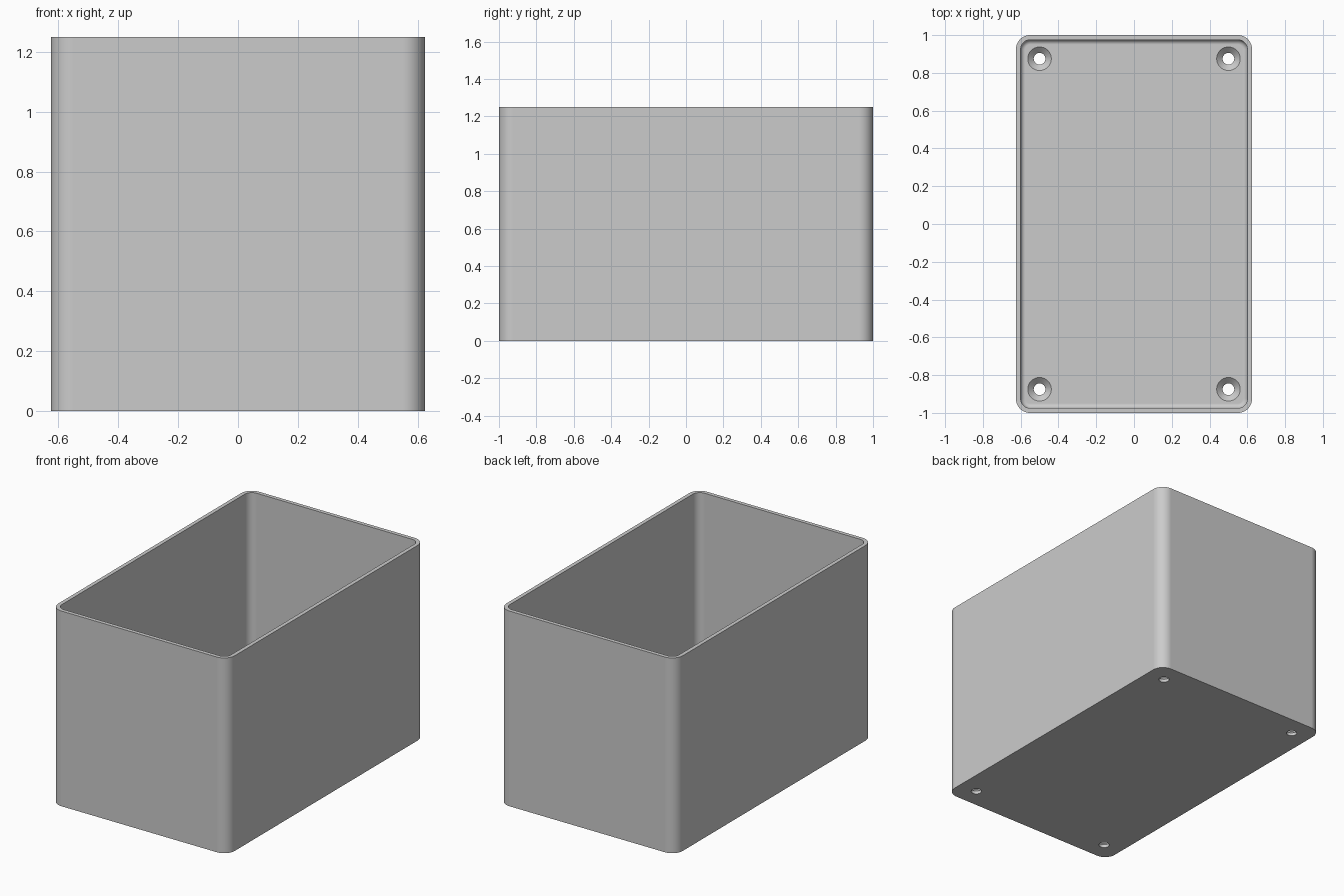
import bpy
import bmesh
from math import sin, cos, pi, radians

HALF_X, HALF_Y, HEIGHT = 0.625, 1.0, 1.25
CORNER, WALL, FLOOR, FILLET = 0.075, 0.025, 0.05, 0.025
CORNER_STEPS, FILLET_STEPS = 12, 6

cube = bpy.data.objects.get("Cube")
if cube:
    bpy.data.objects.remove(cube, do_unlink=True)

grey = bpy.data.materials.new("light grey plastic")
grey.use_nodes = True
colour = (0.6, 0.6, 0.6, 1)
grey.diffuse_color = colour
grey.node_tree.nodes["Principled BSDF"].inputs["Base Color"].default_value = colour


def make_object(name, bm):
    bmesh.ops.recalc_face_normals(bm, faces=bm.faces)
    mesh = bpy.data.meshes.new(name)
    bm.to_mesh(mesh)
    bm.free()
    mesh.materials.append(grey)
    obj = bpy.data.objects.new(name, mesh)
    bpy.context.collection.objects.link(obj)
    return obj


def rounded_ring(bm, inset, z):
    """Rounded rectangle, inset from the outer wall."""
    radius = CORNER - inset
    ring = []
    for i, (sx, sy) in enumerate([(1, 1), (-1, 1), (-1, -1), (1, -1)]):
        for k in range(CORNER_STEPS + 1):
            a = (i + k / CORNER_STEPS) * pi / 2
            ring.append(bm.verts.new((sx * (HALF_X - CORNER) + radius * cos(a),
                                      sy * (HALF_Y - CORNER) + radius * sin(a), z)))
    return ring


def loft(bm, rings):
    """Join closed rings into a solid with capped ends."""
    for lower, upper in zip(rings, rings[1:]):
        for i in range(len(lower)):
            j = (i + 1) % len(lower)
            bm.faces.new((lower[i], lower[j], upper[j], upper[i]))
    bm.faces.new(rings[0])
    bm.faces.new(rings[-1])


# Open box: outer wall, rim, inner wall, floor fillet
bm = bmesh.new()
levels = [(0, 0), (0, HEIGHT), (WALL, HEIGHT)]
for k in range(FILLET_STEPS + 1):
    a = k / FILLET_STEPS * pi / 2
    levels.append((WALL + FILLET * (1 - cos(a)), FLOOR + FILLET * (1 - sin(a))))
loft(bm, [rounded_ring(bm, inset, z) for inset, z in levels])
box = make_object("open_box", bm)

# Countersunk screw holes in the floor
bm = bmesh.new()
hole_profile = [(0.031, -0.05), (0.031, 0.02), (0.0625, FLOOR), (0.0625, 0.07)]
for sx in (-1, 1):
    for sy in (-1, 1):
        loft(bm, [[bm.verts.new((sx * 0.5 + r * cos(2 * pi * k / 32),
                                 sy * 0.875 + r * sin(2 * pi * k / 32), z))
                   for k in range(32)] for r, z in hole_profile])
cutter = make_object("screw_hole_cutter", bm)
cutter.hide_render = True

bpy.ops.object.select_all(action="DESELECT")
box.select_set(True)
bpy.context.view_layer.objects.active = box
cut = box.modifiers.new("screw holes", "BOOLEAN")
cut.operation = "DIFFERENCE"
cut.solver = "EXACT"
cut.object = cutter
bpy.ops.object.modifier_apply(modifier=cut.name)
bpy.data.objects.remove(cutter, do_unlink=True)

# Smooth corners with flat walls
bpy.ops.object.shade_smooth_by_angle(angle=radians(30))
weighted = box.modifiers.new("flat walls", "WEIGHTED_NORMAL")
weighted.keep_sharp = True
